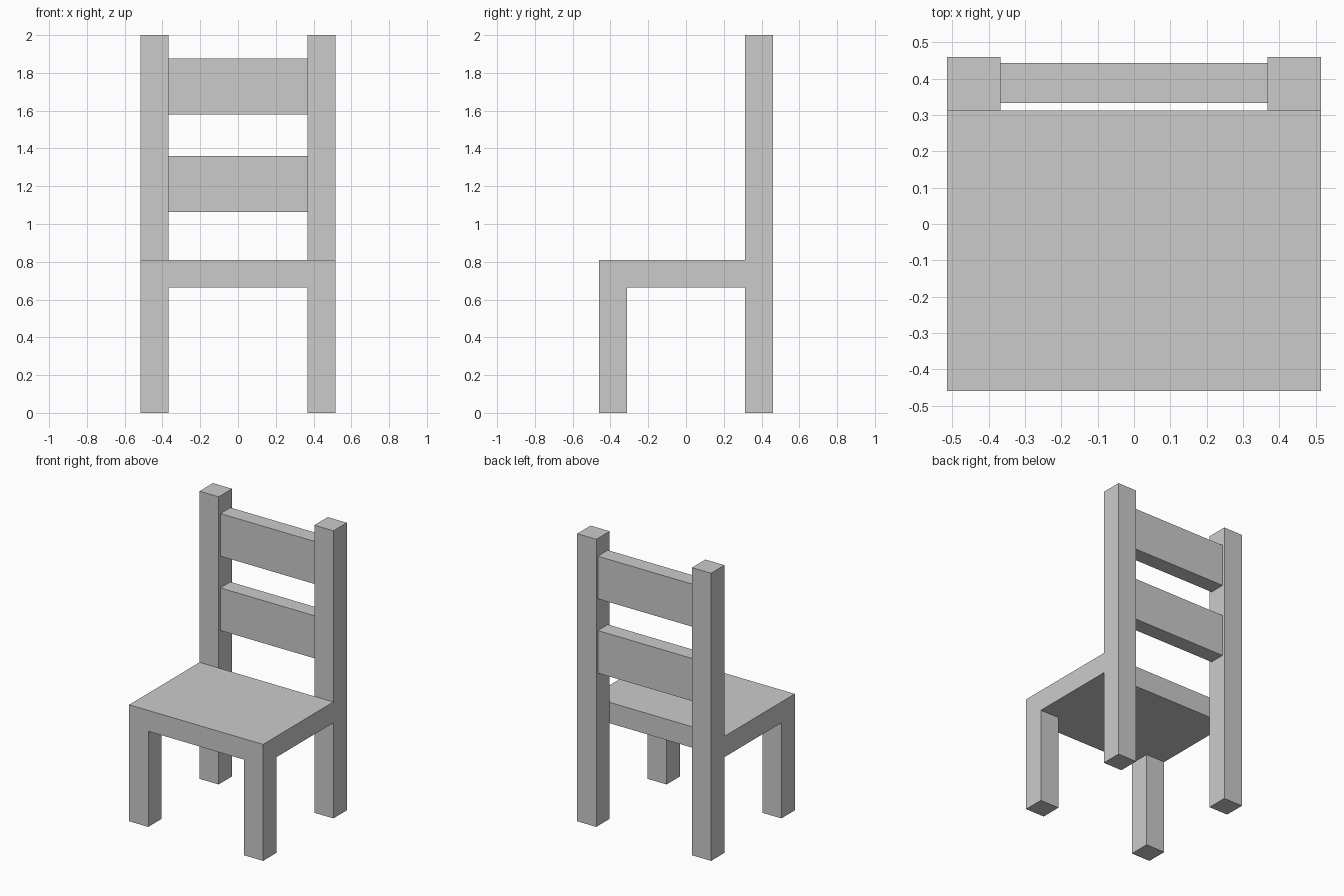
import bpy
import bmesh
from mathutils import Vector

old = bpy.data.objects.get("Cube")
if old:
    bpy.data.objects.remove(old, do_unlink=True)

# Single matte grey
grey = bpy.data.materials.new("plain_grey")
grey.use_nodes = True
colour = (0.6, 0.6, 0.6, 1)
grey.diffuse_color = colour
grey.node_tree.nodes["Principled BSDF"].inputs["Base Color"].default_value = colour


def box(name, low, high):
    """Box spanning two opposite corners."""
    low, high = Vector(low), Vector(high)
    bm = bmesh.new()
    bmesh.ops.create_cube(bm, size=1)
    bmesh.ops.scale(bm, vec=high - low, verts=bm.verts)
    bmesh.ops.translate(bm, vec=(low + high) / 2, verts=bm.verts)
    mesh = bpy.data.meshes.new(name)
    bm.to_mesh(mesh)
    bm.free()
    mesh.materials.append(grey)
    obj = bpy.data.objects.new(name, mesh)
    bpy.context.collection.objects.link(obj)
    return obj


half_w, half_d = 0.515, 0.46
post = 0.147
inner_x, inner_y = half_w - post, half_d - post
seat_low, seat_top, height = 0.665, 0.81, 2.0

# Seat stops at the front face of the back posts
box("seat", (-half_w, -half_d, seat_low), (half_w, inner_y, seat_top))

# Front legs and full-height back posts
for side, x in (("left", inner_x), ("right", -half_w)):
    box(side + "_front_leg", (x, -half_d, 0), (x + post, -inner_y, seat_low))
    box(side + "_back_post", (x, inner_y, 0), (x + post, half_d, height))

# Back slats between the posts
for name, z in (("lower_slat", 1.063), ("upper_slat", 1.58)):
    box(name, (-inner_x, 0.333, z), (inner_x, 0.443, z + 0.296))
